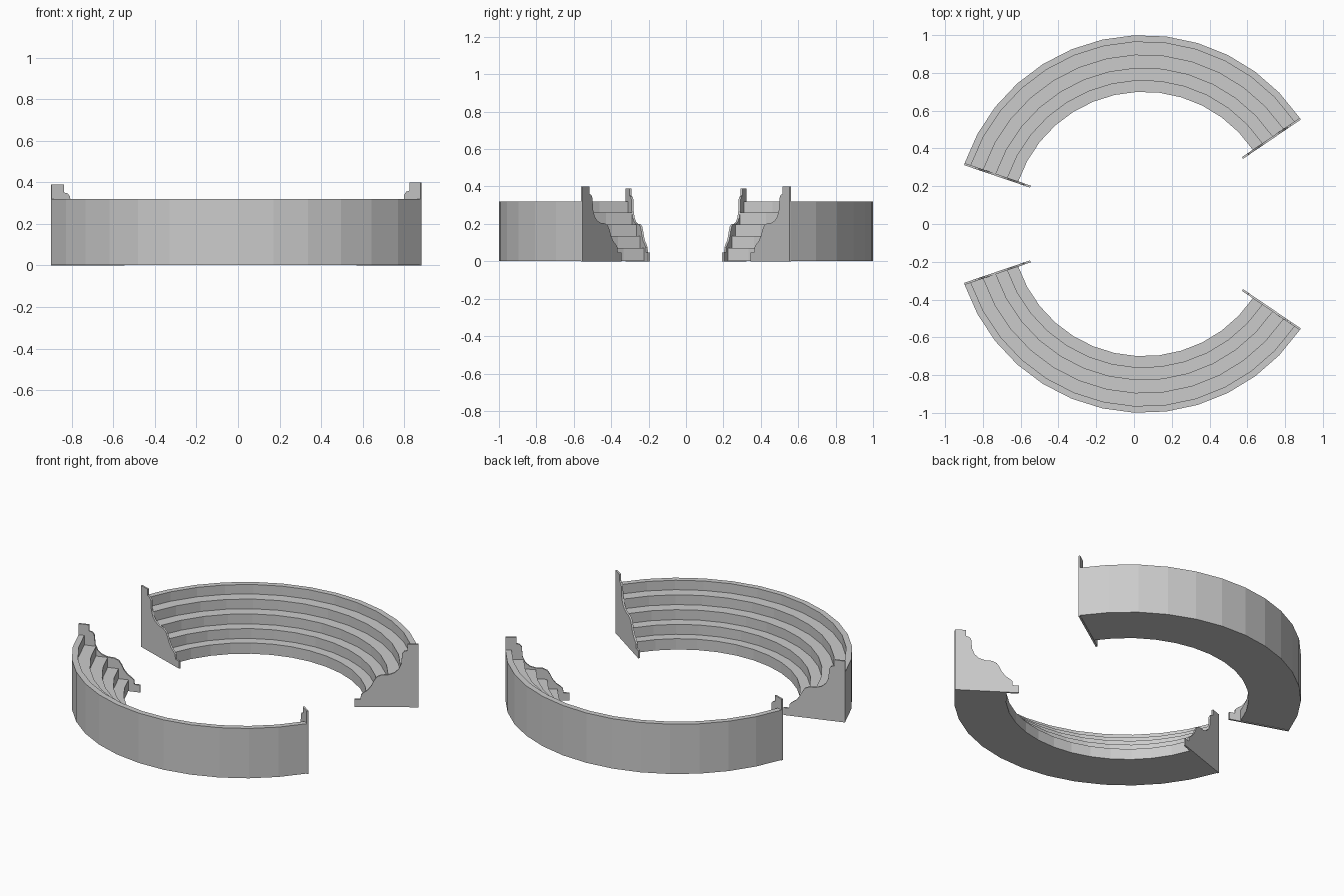
import bpy, bmesh
from math import radians, cos, sin

if "Cube" in bpy.data.objects:
    bpy.data.objects.remove(bpy.data.objects["Cube"])

CX = 0.05                      # centre of the ring on x
A0, A1 = 34.2, 161.2           # angular span of each stand
SEGS = 13

grey = bpy.data.materials.new("light_grey")
grey.diffuse_color = (0.6, 0.6, 0.6, 1)
grey.use_nodes = True
grey.node_tree.nodes["Principled BSDF"].inputs["Base Color"].default_value = grey.diffuse_color


def finish(name, bm):
    bmesh.ops.recalc_face_normals(bm, faces=bm.faces)
    me = bpy.data.meshes.new(name)
    bm.to_mesh(me)
    bm.free()
    me.materials.append(grey)
    ob = bpy.data.objects.new(name, me)
    bpy.context.collection.objects.link(ob)
    return ob


def loft(name, rings):
    # join successive closed outlines and cap both ends
    bm = bmesh.new()
    loops = [[bm.verts.new(p) for p in r] for r in rings]
    n = len(loops[0])
    for a, b in zip(loops, loops[1:]):
        for i in range(n):
            j = (i + 1) % n
            bm.faces.new((a[i], a[j], b[j], b[i]))
    bm.faces.new(loops[0])
    bm.faces.new(loops[-1])
    return finish(name, bm)


def outline(profile, deg, side, shift=0.0):
    # place an (r, z) outline radially, shifted along the tangent
    c, s = cos(radians(deg)), sin(radians(deg))
    return [(CX + r * c - shift * s, side * (r * s + shift * c), z) for r, z in profile]


# stepped cross-section
steps = [(1.0, 0.003), (1.0, 0.32), (0.965, 0.32)]
for r_out, r_in, z in [(0.965, 0.895, 0.26), (0.895, 0.825, 0.198),
                       (0.825, 0.76, 0.135), (0.76, 0.70, 0.072)]:
    steps += [(r_out, z), (r_in, z)]
steps.append((0.70, 0.003))

# S-curved end panel silhouette
panel = [(1.0, 0), (1.0, 0.40), (0.936, 0.40), (0.936, 0.36), (0.918, 0.355),
         (0.906, 0.34), (0.90, 0.275), (0.885, 0.24), (0.86, 0.217), (0.825, 0.205),
         (0.785, 0.203), (0.758, 0.19), (0.742, 0.165), (0.728, 0.135), (0.708, 0.108),
         (0.683, 0.09), (0.668, 0.075), (0.665, 0.048), (0.63, 0.048), (0.63, 0)]

T = 0.011
for side, label in ((1, "back"), (-1, "front")):
    loft(label + "_tiered_stand",
         [outline(steps, A0 + (A1 - A0) * i / SEGS, side) for i in range(SEGS + 1)])
    for deg, end, d in ((A0, "right", -T), (A1, "left", T)):
        k = 1.0 if end == "right" else 0.975
        prof = [(r, z * k) for r, z in panel]
        loft(f"{label}_{end}_end_panel",
             [outline(prof, deg, side, 0.0), outline(prof, deg, side, d)])
